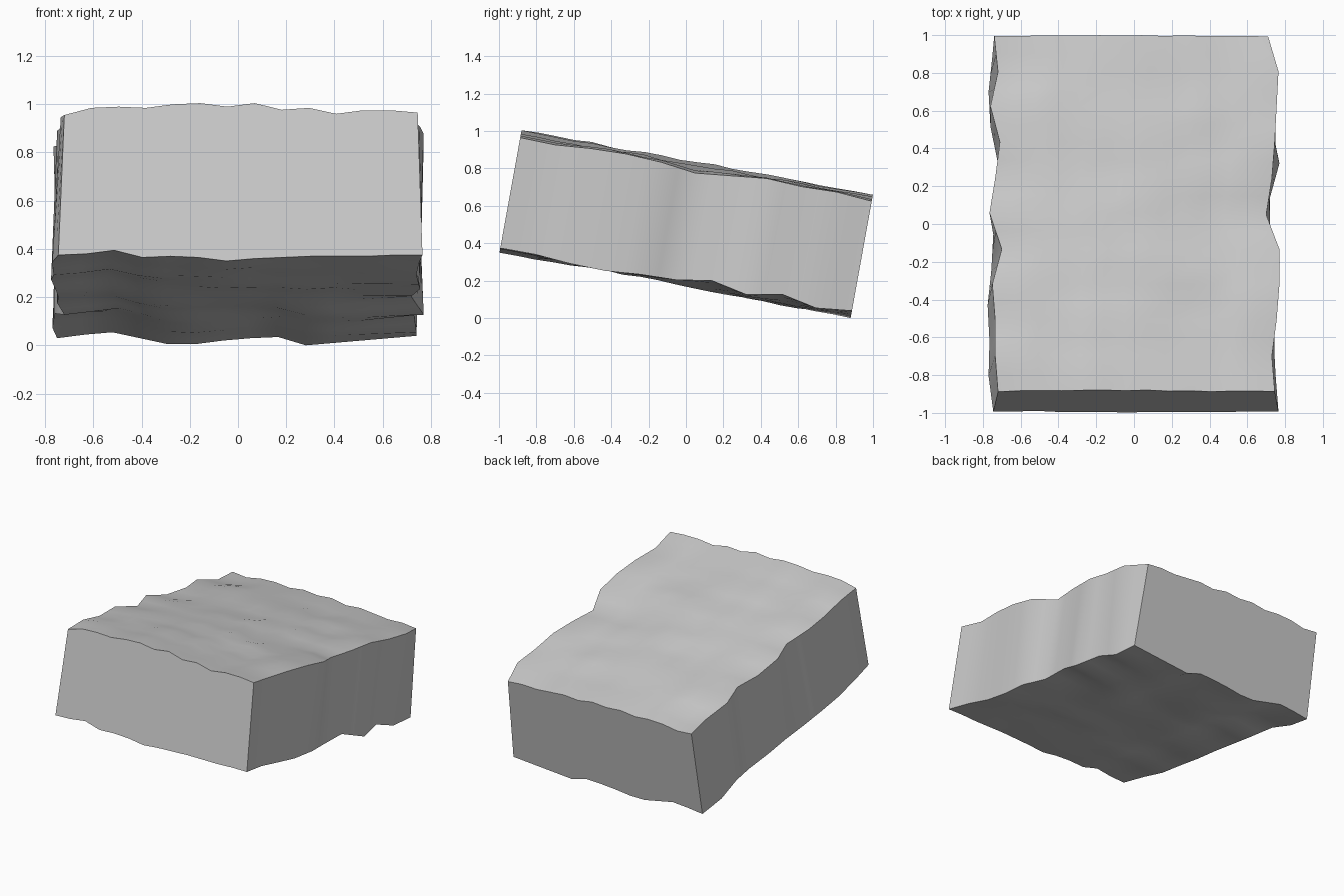
import bpy, bmesh, math
from mathutils import Matrix, Vector, noise

if "Cube" in bpy.data.objects:
    bpy.data.objects.remove(bpy.data.objects["Cube"])

NX, NY = 13, 20          # cells across and along the slab
HALF_L, HALF_H = 0.955, 0.315


def sample(p, t):
    """Linear interpolation in an evenly spaced profile."""
    f = t * (len(p) - 1)
    i = min(int(f), len(p) - 2)
    return p[i] + (p[i + 1] - p[i]) * (f - i)


# worn side outlines (x), front to back, for the top and bottom edges
SIDES = {
    'top': ([-.72, -.735, -.735, -.75, -.70, -.765, -.735, -.71, -.76, -.72, -.74],
            [.745, .73, .755, .77, .77, .70, .73, .745, .755, .765, .71]),
    'bottom': ([-.745, -.77, -.765, -.775, -.755, -.745, -.75, -.72, -.76, -.77, -.75],
               [.765, .75, .74, .75, .755, .72, .72, .77, .73, .74, .74]),
}
# height offsets along front, back (left to right) and left, right (front to back) edges
RELIEF = {
    'top': ([-.025, .005, .01, .005, .02, .025, .01, .025, -.003, .005, -.02, -.005, -.005, -.015],
            [0, -.01, .01, .015, .005, .02, .01, .02, 0, .01, 0, -.01, -.005, -.015],
            [-.025, 0, -.01, .012, -.005, .015, -.01, .01, .015, -.01, 0],
            [-.015, -.02, -.005, 0, -.01, -.035, -.015, .005, -.005, 0, -.015]),
    'bottom': ([.015, .02, .035, .005, .01, .005, -.01, 0, .005, .01, .01, .01, .015, .015],
               [.01, .025, .035, .01, -.015, -.015, 0, .01, .015, -.02, -.01, 0, .01, .02],
               [.015, .02, 0, .015, .005, .01, .02, .005, .045, .02, .01],
               [.015, .015, 0, -.005, .01, .015, .045, .005, .04, 0, .02]),
}

bm = bmesh.new()


def rough_sheet(name, z0, seed):
    left, right = SIDES[name]
    f, b, l, r = RELIEF[name]
    grid = []
    for j in range(NY + 1):
        v = j / NY
        row = []
        for i in range(NX + 1):
            u = i / NX
            x = sample(left, v) * (1 - u) + sample(right, v) * u
            y = HALF_L * (2 * v - 1)
            ends = sample(f, u) * (1 - v) + sample(b, u) * v
            # side-edge wear fades quickly towards the middle
            wl, wr = max(0, 1 - u * 4), max(0, 1 - (1 - u) * 4)
            base_l = f[0] * (1 - v) + b[0] * v
            base_r = f[-1] * (1 - v) + b[-1] * v
            h = ends + wl * (sample(l, v) - base_l) + wr * (sample(r, v) - base_r)
            fade = min(1, 16 * u * (1 - u) * v * (1 - v) * 2)
            h += fade * 0.018 * noise.noise(Vector((x * 3, y * 5, seed)))
            row.append(bm.verts.new((x, y, z0 + h)))
        grid.append(row)
    return grid


# top and bottom surfaces
top = rough_sheet('top', HALF_H, 3.3)
bot = rough_sheet('bottom', -HALF_H, 8.7)
for g in (top, bot):
    for j in range(NY):
        for i in range(NX):
            bm.faces.new((g[j][i], g[j][i + 1], g[j + 1][i + 1], g[j + 1][i]))


# front, back, left and right walls
def wall(a, b):
    for k in range(len(a) - 1):
        bm.faces.new((a[k], a[k + 1], b[k + 1], b[k]))


wall(top[0], bot[0])
wall(top[-1], bot[-1])
for c in (0, -1):
    wall([row[c] for row in top], [row[c] for row in bot])
bmesh.ops.recalc_face_normals(bm, faces=bm.faces[:])

# tilt the slab down towards the back and lift it onto the ground
bm.transform(Matrix.Translation((0, 0, 0.5)) @ Matrix.Rotation(math.radians(-10.25), 4, 'X'))
low = min(v.co.z for v in bm.verts)
bmesh.ops.translate(bm, verts=bm.verts[:], vec=(0, 0, -low))

mesh = bpy.data.meshes.new("stone_slab")
bm.to_mesh(mesh)
bm.free()
slab = bpy.data.objects.new("stone_slab", mesh)
bpy.context.collection.objects.link(slab)
bpy.context.view_layer.objects.active = slab
slab.select_set(True)
bpy.ops.object.shade_smooth_by_angle(angle=math.radians(35))
